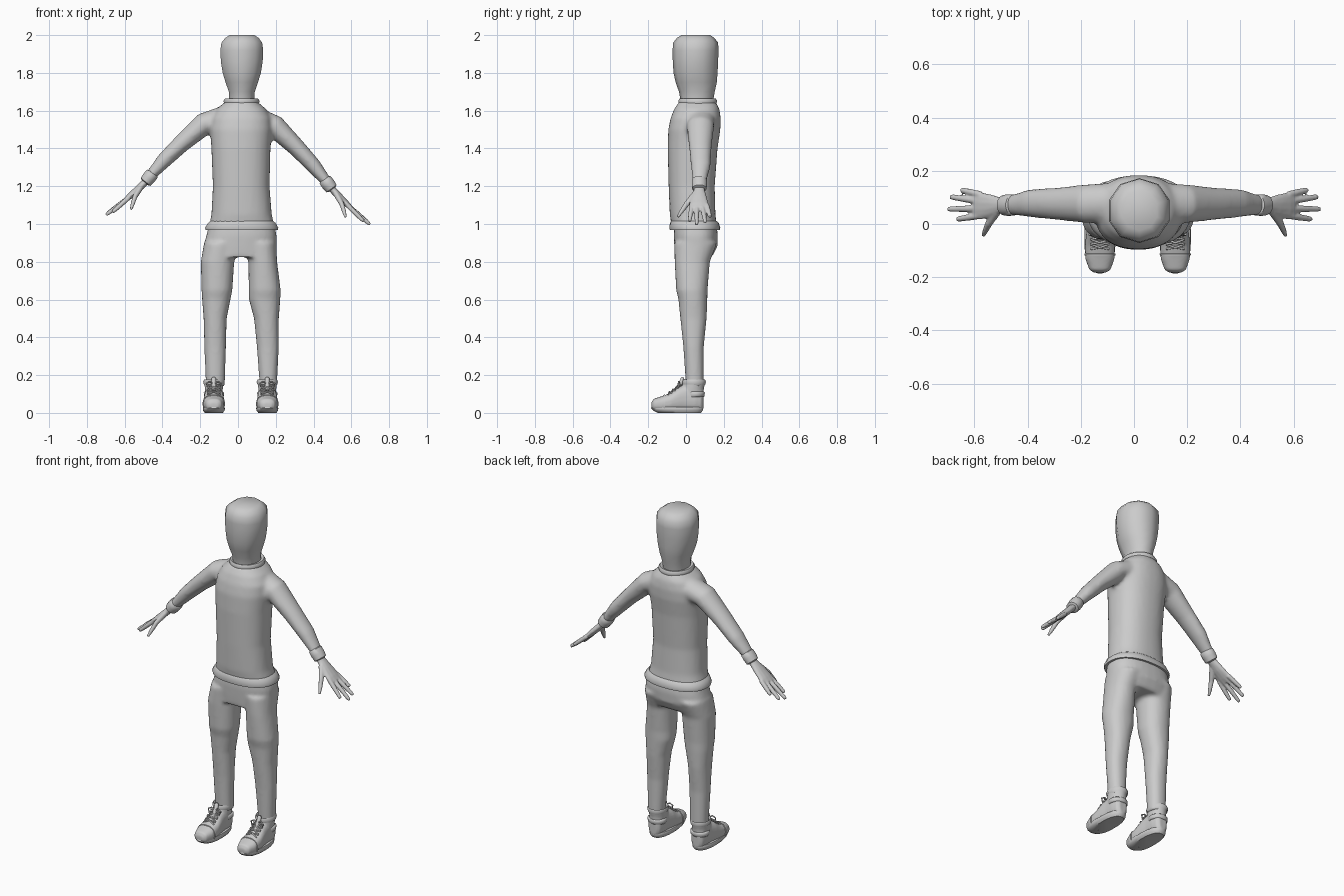
import bpy, bmesh, math
from mathutils import Vector as V


def ring(c, u, v, n=24, p=2.0):
    def w(t):
        return math.copysign(abs(t) ** (2 / p), t)
    return [c + u * w(math.cos(a)) + v * w(math.sin(a))
            for a in (math.tau * (i + 0.5) / n for i in range(n))]


def stack(rows, n=24, p=2.0):
    """Horizontal rings from (z, x0, x1, y0, y1)."""
    return [ring(V(((a + b) / 2, (c + d) / 2, z)), V(((b - a) / 2, 0, 0)),
                 V((0, (d - c) / 2, 0)), n, p) for z, a, b, c, d in rows]


def limb(pts, n=16):
    """Rings along a path of (x, y, z, thickness radius, y radius)."""
    out = []
    for i, q in enumerate(pts):
        t = (V(pts[min(i + 1, len(pts) - 1)][:3]) - V(pts[max(i - 1, 0)][:3])).normalized()
        v = V((0, 1, 0))
        v = (v - t * v.dot(t)).normalized()
        out.append(ring(V(q[:3]), t.cross(v) * q[3], v * q[4], n))
    return out


def build(name, lofts, voxel=0, closed=False, smooth=4):
    bm = bmesh.new()
    for rings in lofts:
        rows = [[bm.verts.new(p) for p in r] for r in rings]
        pairs = list(zip(rows, rows[1:])) + ([(rows[-1], rows[0])] if closed else [])
        for a, b in pairs:
            for i in range(len(a)):
                j = (i + 1) % len(a)
                bm.faces.new((a[i], a[j], b[j], b[i]))
        if not closed:
            bm.faces.new(rows[0])
            bm.faces.new(rows[-1])
    bmesh.ops.recalc_face_normals(bm, faces=bm.faces)
    me = bpy.data.meshes.new(name)
    bm.to_mesh(me)
    bm.free()
    ob = bpy.data.objects.new(name, me)
    bpy.context.collection.objects.link(ob)
    bpy.context.view_layer.objects.active = ob
    bpy.ops.object.select_all(action='DESELECT')
    ob.select_set(True)
    bpy.ops.object.shade_smooth_by_angle(angle=math.radians(50))
    if voxel:
        bpy.ops.object.shade_smooth()
        m = ob.modifiers.new("merge", 'REMESH')
        m.mode, m.voxel_size, m.use_smooth_shade = 'VOXEL', voxel, True
        s = ob.modifiers.new("soften", 'SMOOTH')
        s.factor, s.iterations = 0.5, smooth
    return ob


def side(s, pts):
    """Place arm points on one side; the +x arm hangs slightly lower."""
    return [(-p[0], *p[1:]) if s < 0 else
            (p[0] + 0.02 * (1 - p[0] / 0.7), p[1], p[2] - 0.05 * p[0] / 0.69, *p[3:])
            for p in pts]


# Head with flattened crown
build("head", [stack([
    (1.60, -.045, .085, -.025, .135), (1.66, -.052, .090, -.030, .145),
    (1.70, -.052, .092, -.037, .152), (1.75, -.070, .110, -.055, .163),
    (1.80, -.086, .126, -.066, .167), (1.86, -.096, .136, -.070, .170),
    (1.92, -.099, .139, -.071, .172), (1.96, -.093, .133, -.068, .170),
    (1.985, -.072, .114, -.048, .150), (2.0, -.048, .090, -.025, .128)], 10, 2.1)])

# Sweater: torso and sleeves merged
sleeve = [(.09, .08, 1.555, .065, .075), (.18, .076, 1.53, .060, .073),
          (.30, .076, 1.425, .047, .060), (.39, .078, 1.338, .041, .053),
          (.475, .07, 1.243, .026, .034)]
torso = stack([
    (0.98, -.155, .195, -.075, .165), (1.05, -.141, .179, -.086, .156),
    (1.20, -.133, .167, -.092, .152), (1.40, -.141, .172, -.097, .167),
    (1.50, -.148, .181, -.094, .182), (1.56, -.140, .176, -.082, .184),
    (1.61, -.112, .147, -.062, .177), (1.648, -.066, .102, -.036, .156)], 32, 2.3)
build("sweater", [torso] + [limb(side(s, sleeve)) for s in (-1, 1)], 0.012)

# Neck band and hem band
build("collar", [stack([
    (1.638, -.074, .112, -.038, .162), (1.652, -.078, .115, -.042, .166),
    (1.664, -.070, .107, -.034, .158), (1.660, -.052, .090, -.022, .145),
    (1.638, -.055, .095, -.025, .148)], 28)], closed=True)
build("hem", [stack([
    (0.968, -.172, .212, -.086, .180), (0.980, -.175, .214, -.088, .182),
    (1.005, -.160, .200, -.086, .174), (1.015, -.148, .188, -.080, .164),
    (0.990, -.145, .185, -.070, .155), (0.968, -.160, .198, -.074, .168)], 32, 2.3)],
    closed=True)

# Wrist cuffs and hands
for s, tag in ((-1, "left"), (1, "right")):
    build("cuff_" + tag, [limb(side(s, [
        (.450, .071, 1.272, .026, .032), (.454, .071, 1.266, .036, .040),
        (.472, .071, 1.244, .037, .041), (.489, .071, 1.223, .034, .038),
        (.493, .071, 1.218, .020, .026)]))])
    parts = [[(.47, .07, 1.245, .020, .028), (.50, .07, 1.213, .019, .030),
              (.535, .068, 1.180, .019, .043), (.575, .068, 1.145, .016, .052),
              (.598, .070, 1.125, .012, .050)],
             [(.515, .048, 1.195, .016, .018), (.545, .003, 1.145, .013, .015),
              (.558, -.025, 1.105, .011, .011), (.566, -.044, 1.078, .007, .007)]]
    for y, tip in ((.110, (.650, .128, 1.085)), (.085, (.690, .102, 1.058)),
                   (.058, (.699, .056, 1.048)), (.032, (.665, .018, 1.062))):
        a, b = V((.575, y, 1.142)), V(tip)
        parts.append([(*a.lerp(b, f), r, r) for f, r in
                      ((0, .013), (.5, .0125), (.9, .0105), (1, .008))])
    build("hand_" + tag, [limb(side(s, p), 12) for p in parts], 0.005, smooth=2)

# Trousers: pelvis with flat crotch and two slightly uneven legs
pelvis = stack([(.99, -.155, .195, -.062, .162), (.94, -.167, .204, -.065, .169),
                (.88, -.183, .204, -.062, .166), (.825, -.19, .205, -.058, .138)], 32, 2.5)
depth = [(.90, -.062, .165), (.80, -.060, .126), (.65, -.052, .114), (.60, -.040, .113),
         (.50, -.030, .109), (.35, -.014, .094), (.14, .000, .092)]
widths = {-1: [(-.180, .0), (-.197, -.02), (-.193, -.03), (-.190, -.04),
               (-.182, -.06), (-.178, -.064), (-.170, -.070)],
          1: [(.03, .203), (.055, .207), (.057, .226), (.058, .224),
              (.085, .216), (.100, .216), (.115, .206)]}
legs = [stack([(z, *w, y0, y1) for (z, y0, y1), w in zip(depth, widths[s])], 28, 2.2)
        for s in (-1, 1)]
build("trousers", [pelvis] + legs, 0.011, smooth=3)

# High-top shoes
for cx, tag in ((-.128, "left"), (.155, "right")):
    # upper: vertical cross-sections from toe to heel, plus the ankle shaft
    upper = [ring(V((cx, y, (z0 + z1) / 2)), V((hw, 0, 0)), V((0, 0, (z1 - z0) / 2)), 24, 2.5)
             for y, z0, z1, hw in (
        (-.183, .025, .055, .022), (-.172, .012, .074, .040), (-.13, .005, .088, .055),
        (-.08, .005, .106, .056), (-.04, .005, .136, .052), (0, .005, .150, .047),
        (.05, .005, .150, .046), (.08, .006, .140, .038), (.092, .02, .12, .022))]
    shaft = stack([(.08, cx - .045, cx + .045, -.03, .092),
                   (.13, cx - .048, cx + .048, -.022, .095),
                   (.165, cx - .050, cx + .050, -.014, .102)], 24)
    build("shoe_upper_" + tag, [upper, shaft], 0.006, smooth=2)
    build("shoe_collar_" + tag, [stack([
        (.150, cx - .053, cx + .053, -.018, .102), (.165, cx - .057, cx + .057, -.021, .106),
        (.176, cx - .052, cx + .052, -.016, .102), (.165, cx - .044, cx + .044, -.006, .092)],
        24)], closed=True)
    build("sole_" + tag, [stack([
        (0, cx - .048, cx + .048, -.150, .080), (.012, cx - .057, cx + .057, -.174, .089),
        (.024, cx - .059, cx + .059, -.186, .092), (.032, cx - .056, cx + .056, -.183, .090)],
        32, 2.4)])
    # toe-cap seam and heel strap
    build("toe_seam_" + tag, [[[c + V((0, dy, 0)) for c in
          ring(V((cx, -.115, .048)), V((.057 * k, 0, 0)), V((0, 0, .047 * k)), 24, 2.4)]
          for dy, k in ((-.004, .95), (-.003, 1.02), (.003, 1.04), (.005, .97))]])
    build("heel_strap_" + tag, [stack([
        (.085, cx - .049, cx + .049, .0, .094), (.09, cx - .053, cx + .053, .0, .099),
        (.108, cx - .054, cx + .054, .0, .100), (.113, cx - .049, cx + .049, .0, .096)], 24)])
    # tongue
    build("tongue_" + tag, [limb([(cx, -.060, .112, .012, .012), (cx, -.030, .150, .012, .012),
                                  (cx, -.018, .182, .012, .010), (cx, -.016, .189, .006, .005)])])
    # crossed laces and bow loops
    laces = []
    for i in range(4):
        y, z = -.088 + .018 * i, .109 + .013 * i
        for s in (-1, 1):
            laces.append([(cx - s * .034, y - .006, z - .012, .004, .004),
                          (cx, y, z + .003, .004, .004),
                          (cx + s * .034, y + .010, z - .003, .004, .004)])
    for s in (-1, 1):
        laces.append([(cx + s * x, y, z, .004, .004) for x, y, z in (
            (0, -.032, .152), (.02, -.038, .166), (.04, -.04, .156),
            (.036, -.042, .140), (.004, -.036, .148))])
    build("laces_" + tag, [limb(p, 8) for p in laces])
